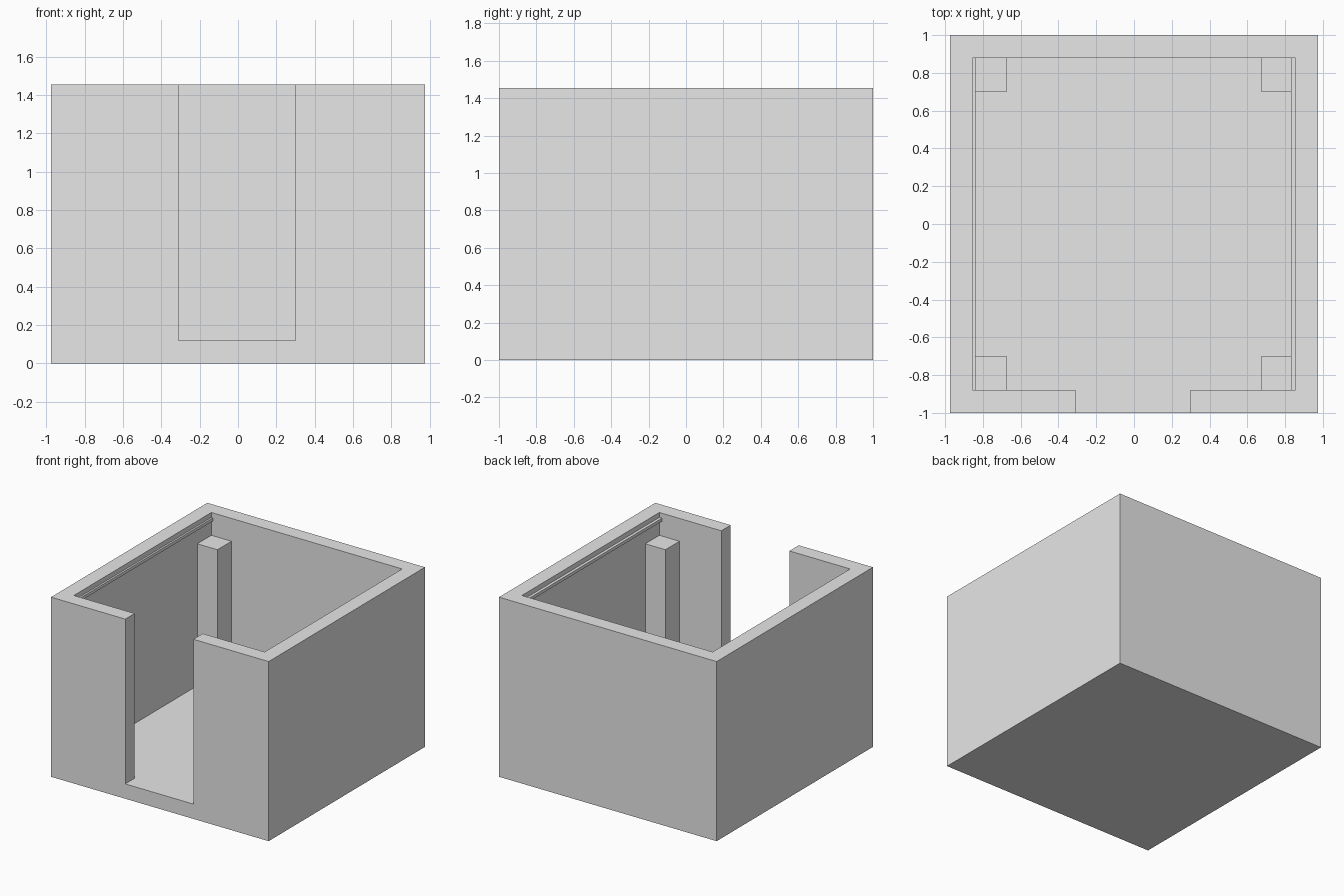
import bpy
import bmesh

if "Cube" in bpy.data.objects:
    bpy.data.objects.remove(bpy.data.objects["Cube"], do_unlink=True)

GREY = (0.8, 0.8, 0.8, 1.0)
mat = bpy.data.materials.new("light grey")
mat.use_nodes = True
mat.diffuse_color = GREY
mat.node_tree.nodes["Principled BSDF"].inputs["Base Color"].default_value = GREY

HALF_X, HALF_Y, HEIGHT = 0.975, 1.0, 1.455
ROOM_X, ROOM_Y, FLOOR = 0.855, 0.88, 0.12
DOOR_LEFT, DOOR_RIGHT = 0.30, -0.31
POST_TOP = 1.27


def prism(name, outline, z0, z1):
    """Extrude a flat outline from z0 up to z1."""
    bm = bmesh.new()
    base = bm.faces.new([bm.verts.new((x, y, z0)) for x, y in outline])
    top = bmesh.ops.extrude_face_region(bm, geom=[base])["geom"]
    verts = [v for v in top if isinstance(v, bmesh.types.BMVert)]
    bmesh.ops.translate(bm, vec=(0, 0, z1 - z0), verts=verts)
    bmesh.ops.recalc_face_normals(bm, faces=bm.faces)
    mesh = bpy.data.meshes.new(name)
    bm.to_mesh(mesh)
    bm.free()
    mesh.materials.append(mat)
    obj = bpy.data.objects.new(name, mesh)
    bpy.context.collection.objects.link(obj)
    return obj


def box(name, x0, x1, y0, y1, z0, z1):
    return prism(name, [(x0, y0), (x1, y0), (x1, y1), (x0, y1)], z0, z1)


# Walls and floor: a solid block hollowed by the room and its doorway
walls = box("walls_and_floor", -HALF_X, HALF_X, -HALF_Y, HALF_Y, 0, HEIGHT)
outside = -HALF_Y - 0.2
room = prism("room_cutter", [
    (DOOR_RIGHT, outside), (DOOR_LEFT, outside), (DOOR_LEFT, -ROOM_Y),
    (ROOM_X, -ROOM_Y), (ROOM_X, ROOM_Y), (-ROOM_X, ROOM_Y),
    (-ROOM_X, -ROOM_Y), (DOOR_RIGHT, -ROOM_Y)], FLOOR, HEIGHT + 0.2)
room.hide_render = True
cut = walls.modifiers.new("hollow", "BOOLEAN")
cut.operation = "DIFFERENCE"
cut.solver = "EXACT"
cut.object = room
bpy.context.view_layer.objects.active = walls
bpy.ops.object.modifier_apply(modifier=cut.name)
bpy.data.objects.remove(room, do_unlink=True)

# Corner posts and the thin rail along each side wall
for side, s, rail_x in (("left", 1, 0.832), ("right", -1, 0.84)):
    for end, e in (("front", -1), ("back", 1)):
        xs = sorted((s * 0.675, s * ROOM_X))
        ys = sorted((e * 0.70, e * ROOM_Y))
        box(f"{end}_{side}_post", *xs, *ys, FLOOR, POST_TOP)
    box(f"{side}_rail", *sorted((s * rail_x, s * ROOM_X)),
        -ROOM_Y, ROOM_Y, 1.39, 1.415)
